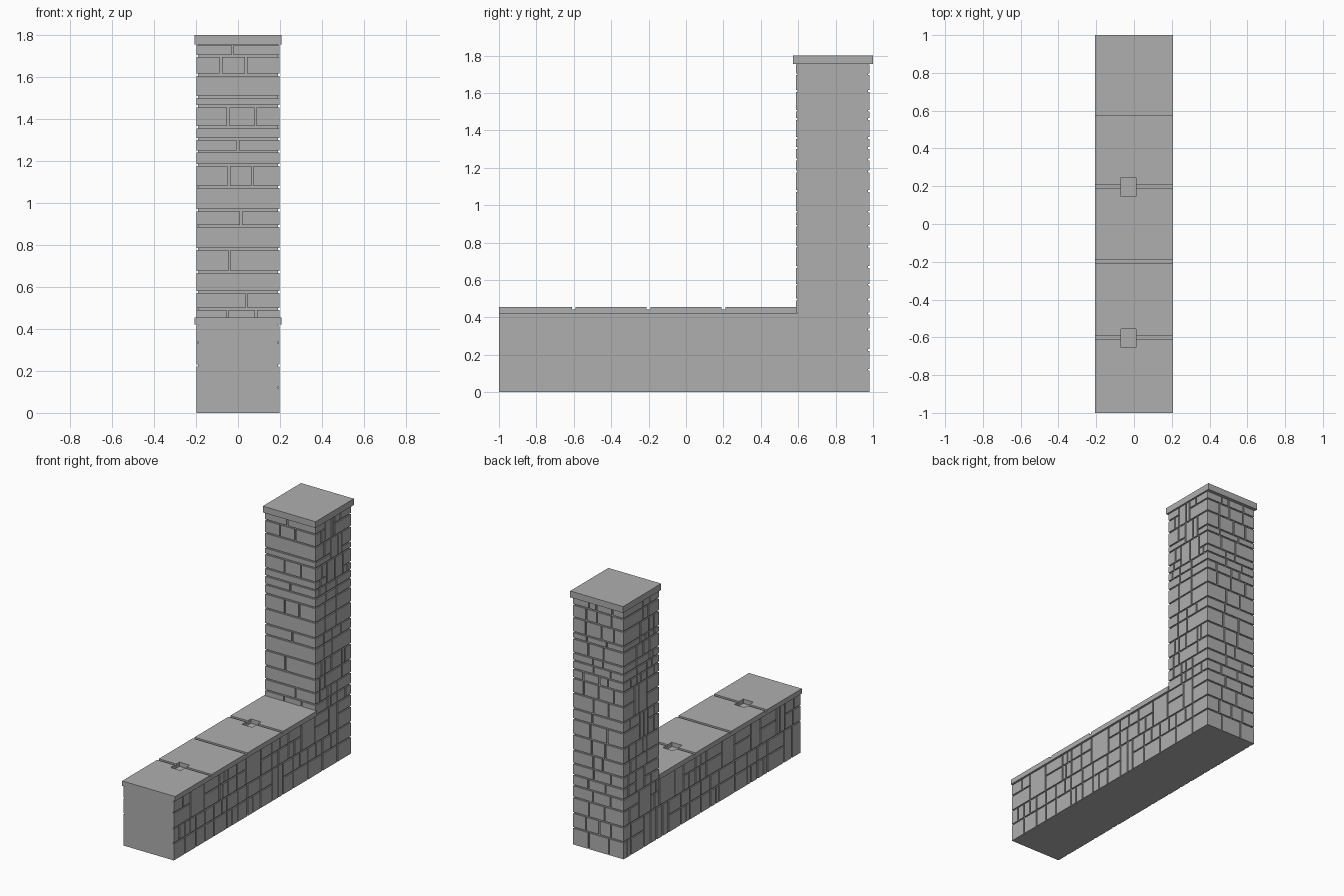
import bpy
import bmesh
import random
from mathutils import Vector

random.seed(7)
cube = bpy.data.objects.get("Cube")
if cube:
    bpy.data.objects.remove(cube, do_unlink=True)

HALF = 0.198              # half thickness of the masonry
FRONT, STEP, BACK = -1.0, 0.587, 0.98
WALL_TOP, CAP_TOP, PILLAR_TOP = 0.42, 0.455, 1.757
DEPTH, GAP = 0.008, 0.005  # joint depth and half width
COURSES = [0, .12, .225, .335, .42, .495, .575, .67, .78, .89, .965, 1.075,
           1.18, 1.245, 1.305, 1.36, 1.46, 1.505, 1.61, 1.70, PILLAR_TOP]
LOW, HIGH = COURSES[:5], COURSES[4:]

stone = bpy.data.materials.new("grey stone")
stone.use_nodes = True
colour = (0.43, 0.43, 0.43, 1)
stone.diffuse_color = colour
stone.node_tree.nodes["Principled BSDF"].inputs["Base Color"].default_value = colour


def finish(name, bm):
    bmesh.ops.recalc_face_normals(bm, faces=bm.faces)
    mesh = bpy.data.meshes.new(name)
    bm.to_mesh(mesh)
    bm.free()
    mesh.materials.append(stone)
    ob = bpy.data.objects.new(name, mesh)
    bpy.context.collection.objects.link(ob)
    return ob


def add_box(bm, lo, hi):
    lo, hi = Vector(lo), Vector(hi)
    for v in bmesh.ops.create_cube(bm, size=1)["verts"]:
        v.co = (lo + hi) / 2 + v.co * (hi - lo)


def boxes(name, *bounds):
    bm = bmesh.new()
    for lo, hi in bounds:
        add_box(bm, lo, hi)
    return finish(name, bm)


def split(u0, u1, v0, v1):
    """Cut a stone upright in two at an uneven place."""
    m = u0 + (u1 - u0) * random.uniform(.35, .65)
    return [(u0, m, v0, v1), (m, u1, v0, v1)]


def irregular(u0, u1, rows, corners):
    """Mixed blocks two courses high; corner blocks keep their courses."""
    rects = []
    for i in range(0, len(rows) - 1, 2):
        band = rows[i:i + 3]
        u = u0
        while u < u1 - 1e-4:
            w = random.uniform(.09, .19)
            end = u1 if u1 - u - w < .08 else u + w
            at_corner = (u == u0 and corners[0]) or (end == u1 and corners[1])
            style = random.random()
            if at_corner or style < .6:
                for a, b in zip(band, band[1:]):
                    r = (u, end, a, b)
                    rects += split(*r) if random.random() < .35 else [r]
            elif style < .85:
                rects += split(u, end, band[0], band[-1])
            else:
                rects.append((u, end, band[0], band[-1]))
            u = end
    return rects


def coursed(u0, u1, rows, counts):
    """Plain rows with a few stones in each."""
    rects = []
    for a, b in zip(rows, rows[1:]):
        n = random.choice(counts)
        cuts = [u0] + [u0 + (u1 - u0) * (k + random.uniform(-.25, .25)) / n
                       for k in range(1, n)] + [u1]
        rects += [(p, q, a, b) for p, q in zip(cuts, cuts[1:])]
    return rects


def stones(name, rects, place, u0, u1, mitre):
    """Raise the stones from the core, mitred where they meet a corner."""
    bm = bmesh.new()
    for a, b, z0, z1 in rects:
        left, right = abs(a - u0) < 1e-4, abs(b - u1) < 1e-4
        a += 0 if left else GAP
        b -= 0 if right else GAP
        z0 += GAP if z0 > 0 else 0
        z1 -= GAP
        ia = a + DEPTH if left and mitre[0] else a
        ib = b - DEPTH if right and mitre[1] else b
        outer = [bm.verts.new(place(u, z, 0))
                 for u, z in ((a, z0), (b, z0), (b, z1), (a, z1))]
        inner = [bm.verts.new(place(u, z, DEPTH))
                 for u, z in ((ia, z0), (ib, z0), (ib, z1), (ia, z1))]
        bm.faces.new(outer)
        bm.faces.new(inner[::-1])
        for k in range(4):
            j = (k + 1) % 4
            bm.faces.new((outer[k], inner[k], inner[j], outer[j]))
    finish(name, bm)


# Solid cores behind the stones
inset = HALF - DEPTH
boxes("wall_core", ((-inset, FRONT, 0), (inset, BACK - DEPTH, WALL_TOP)))
boxes("pillar_core", ((-inset, STEP + DEPTH, WALL_TOP - .01),
                      (inset, BACK - DEPTH, PILLAR_TOP)))

# Stones on both long sides of the wall and pillar
for side, s in (("left", 1), ("right", -1)):
    def on_side(u, z, d, s=s):
        return (s * (HALF - d), u, z)
    stones(side + "_wall_stones", irregular(FRONT, BACK, LOW, (False, True)),
           on_side, FRONT, BACK, (False, True))
    stones(side + "_pillar_stones", irregular(STEP, BACK, HIGH, (True, True)),
           on_side, STEP, BACK, (True, True))

# Stones on the pillar's front and back
stones("front_pillar_stones", coursed(-HALF, HALF, HIGH, (1, 2, 2, 3)),
       lambda u, z, d: (u, STEP + d, z), -HALF, HALF, (True, True))
stones("back_pillar_stones", coursed(-HALF, HALF, COURSES, (2, 3, 3, 4)),
       lambda u, z, d: (u, BACK - d, z), -HALF, HALF, (True, True))

# Coping over the wall, cut by cross joints and two square sockets
EDGE = 0.207
coping = boxes("wall_coping", ((-EDGE, FRONT, WALL_TOP), (EDGE, STEP + .004, CAP_TOP)))
joints = boxes("joint_cutter", *[((-.3, y - .01, CAP_TOP - .012), (.3, y + .01, .5))
                                 for y in (-.6, -.2, .2)])
sockets = boxes("socket_cutter", *[((-.07, y - .05, CAP_TOP - .03), (.01, y + .05, .5))
                                   for y in (-.605, .195)])
bpy.context.view_layer.objects.active = coping
for cutter in (joints, sockets):
    cutter.hide_render = True
    mod = coping.modifiers.new("cut", "BOOLEAN")
    mod.operation = "DIFFERENCE"
    mod.solver = "EXACT"
    mod.object = cutter
    bpy.ops.object.modifier_apply(modifier=mod.name)
    bpy.data.objects.remove(cutter, do_unlink=True)

# Slab on top of the pillar
boxes("pillar_cap", ((-EDGE, .573, 1.755), (EDGE, 1, 1.8)))
